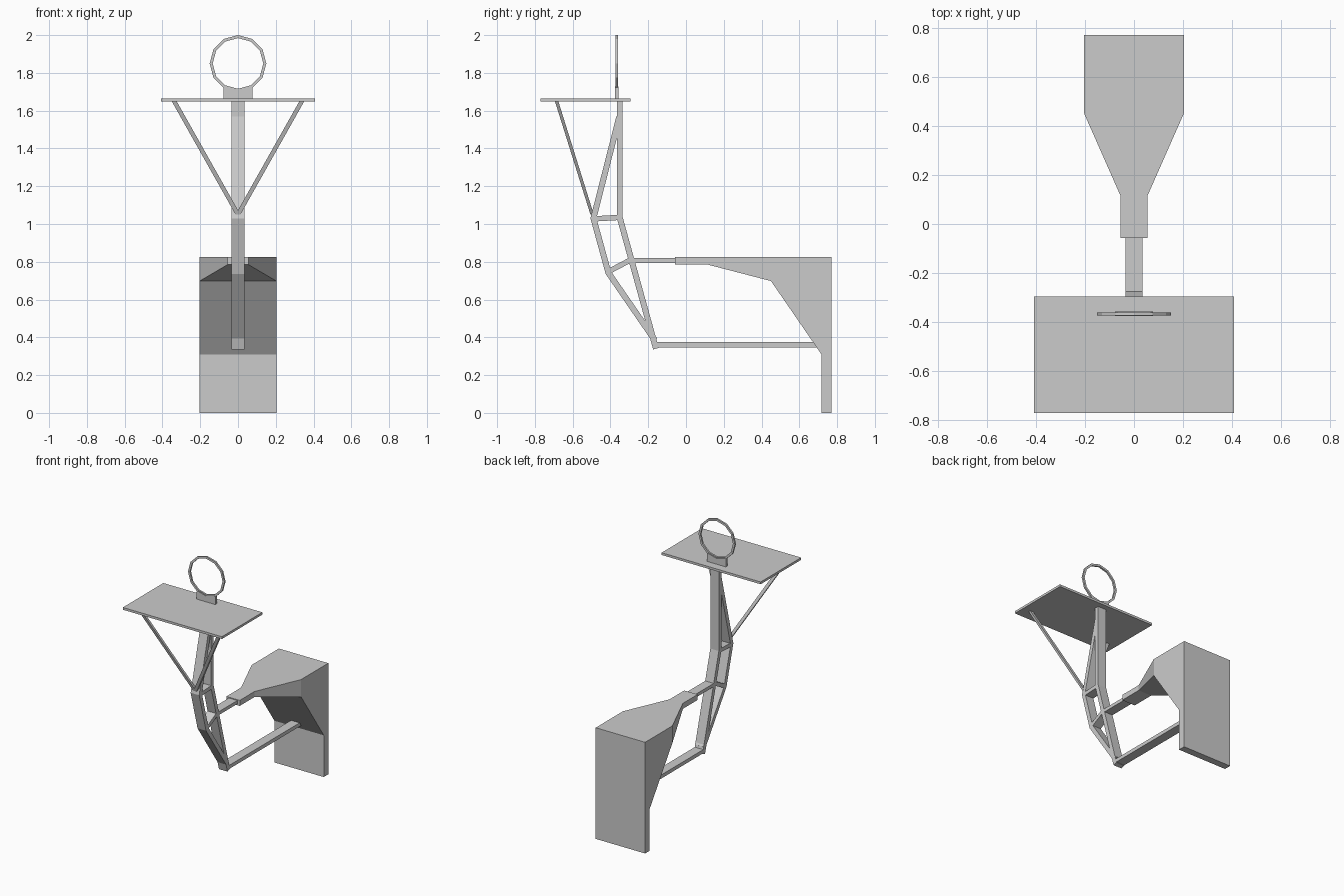
import bpy, bmesh, math
from mathutils import Vector

if "Cube" in bpy.data.objects:
    bpy.data.objects.remove(bpy.data.objects["Cube"])


def finish(name, bm):
    bmesh.ops.recalc_face_normals(bm, faces=bm.faces)
    me = bpy.data.meshes.new(name)
    bm.to_mesh(me)
    bm.free()
    ob = bpy.data.objects.new(name, me)
    bpy.context.collection.objects.link(ob)
    return ob


def loft(name, rings):
    """Skin a list of equal-length closed rings and cap both ends."""
    bm = bmesh.new()
    vs = [[bm.verts.new(p) for p in r] for r in rings]
    n = len(rings[0])
    for a, b in zip(vs, vs[1:]):
        for i in range(n):
            j = (i + 1) % n
            bm.faces.new((a[i], a[j], b[j], b[i]))
    bm.faces.new(vs[0])
    bm.faces.new(vs[-1])
    return finish(name, bm)


def box(name, x, y, z):
    return loft(name, [[(x[0], yy, z[0]), (x[1], yy, z[0]),
                        (x[1], yy, z[1]), (x[0], yy, z[1])] for yy in y])


def bar(name, path, t=0.031, hx=0.035):
    """Flat bar following a (y, z) path with mitred corners."""
    pts = [Vector(p) for p in path]
    dirs = [(b - a).normalized() for a, b in zip(pts, pts[1:])]
    rings = []
    for i, p in enumerate(pts):
        d0, d1 = dirs[max(i - 1, 0)], dirs[min(i, len(dirs) - 1)]
        n0, n1 = Vector((-d0.y, d0.x)), Vector((-d1.y, d1.x))
        m = (n0 + n1).normalized()
        m = m * (t / 2 / m.dot(n0))
        a, b = p + m, p - m
        rings.append([(-hx, *a), (hx, *a), (hx, *b), (-hx, *b)])
    return loft(name, rings)


# Wall bracket: (y, half width, bottom z, top z)
stations = [(-0.058, 0.055, 0.785, 0.826), (0.115, 0.055, 0.785, 0.826),
            (0.45, 0.203, 0.698, 0.826), (0.717, 0.203, 0.31, 0.826),
            (0.717, 0.203, 0.0, 0.826), (0.77, 0.203, 0.0, 0.826)]
loft("wall_bracket", [[(-w, y, b), (w, y, b), (w, y, t), (-w, y, t)]
                      for y, w, b, t in stations])

# Horizontal arms
bar("upper_arm", [(-0.30, 0.807), (-0.04, 0.807)], 0.025)
bar("lower_arm", [(-0.165, 0.361), (0.70, 0.361)], 0.027)

# Bent truss: rear post, front post and cross ties
bar("rear_post", [(-0.351, 1.65), (-0.351, 1.035), (-0.159, 0.34)])
bar("front_post", [(-0.354, 1.565), (-0.49, 1.03), (-0.411, 0.742), (-0.165, 0.385)])
bar("upper_tie", [(-0.49, 1.027), (-0.351, 1.035)], 0.028)
bar("lower_tie", [(-0.411, 0.748), (-0.293, 0.81)], 0.028)

# Table board
box("board", (-0.407, 0.407), (-0.77, -0.295), (1.648, 1.665))

# Diagonal struts under the board
for side, s in (("left", -1), ("right", 1)):
    loft("strut_" + side, [[(s * (x + dx), y + dy, z) for dx, dy in
                            ((-0.013, -0.009), (0.013, -0.009), (0.013, 0.009), (-0.013, 0.009))]
                           for x, y, z in ((0.0, -0.497, 1.05), (0.338, -0.685, 1.65))])

# Twelve-sided hoop
bm = bmesh.new()
cz, N = 1.85, 12
loops = []
for i in range(N):
    a = 2 * math.pi * i / N
    loops.append([bm.verts.new((r * math.sin(a), y, cz + r * math.cos(a)))
                  for r, y in ((0.15, -0.373), (0.15, -0.36), (0.134, -0.36), (0.134, -0.373))])
for i in range(N):
    a, b = loops[i], loops[(i + 1) % N]
    for k in range(4):
        bm.faces.new((a[k], a[(k + 1) % 4], b[(k + 1) % 4], b[k]))
finish("hoop", bm)

# Hoop mount, notched to fit the hoop
mount = [(-0.077, 1.663), (0.077, 1.663), (0.077, 1.722), (0.07, 1.727),
         (0.0, 1.708), (-0.07, 1.727), (-0.077, 1.722)]
loft("hoop_mount", [[(x, y, z) for x, z in mount] for y in (-0.376, -0.357)])
